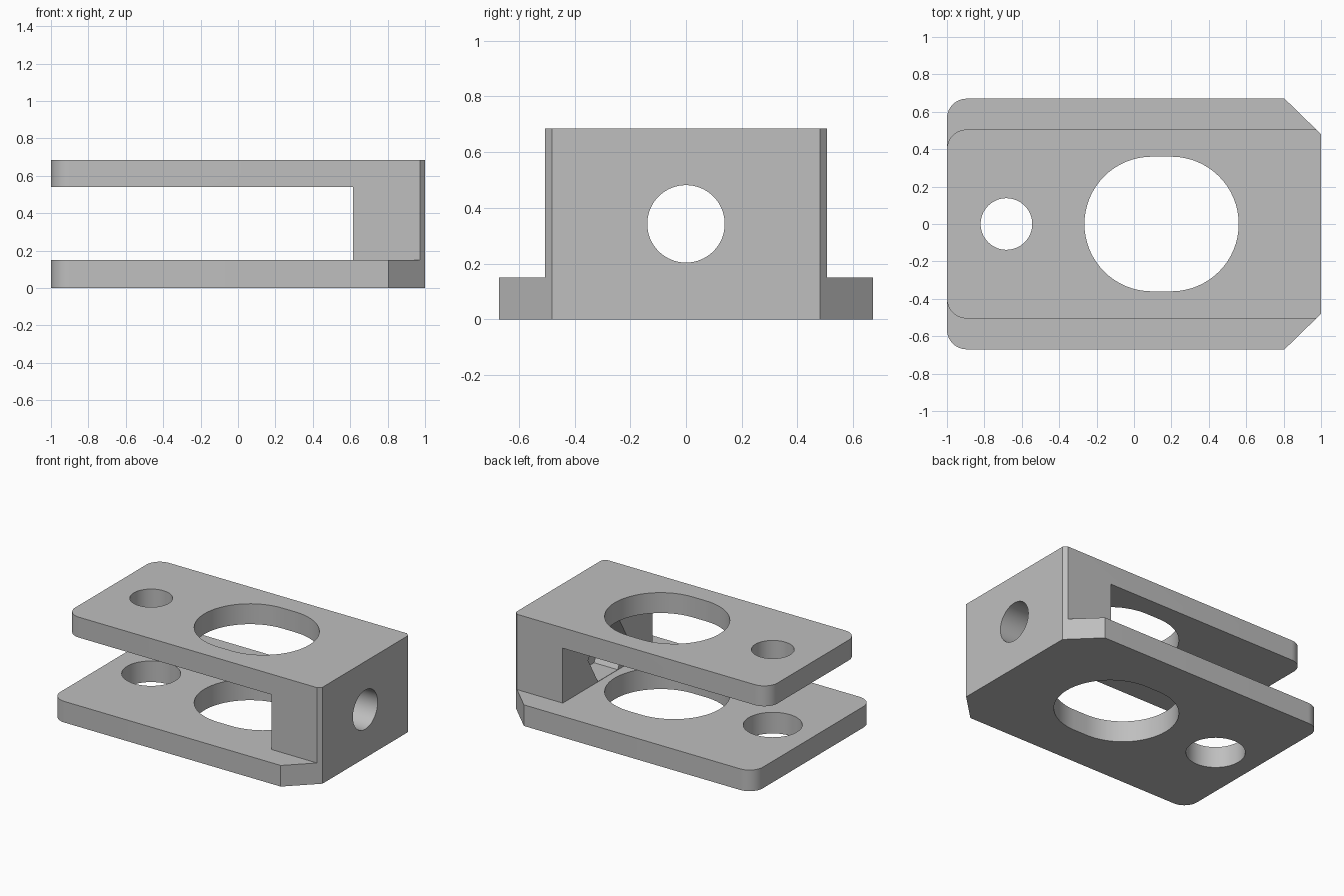
import bpy, bmesh
from math import radians, cos, sin, pi
from mathutils import Matrix, Vector

cube = bpy.data.objects.get("Cube")
if cube:
    bpy.data.objects.remove(cube, do_unlink=True)

GREY = (0.52, 0.52, 0.52, 1)
metal = bpy.data.materials.new("plain grey metal")
metal.use_nodes = True
metal.diffuse_color = GREY
metal.node_tree.nodes["Principled BSDF"].inputs["Base Color"].default_value = GREY


def arc(cx, cy, r, start, end, steps):
    """Points on an arc, angles in degrees."""
    angles = [radians(start + (end - start) * i / steps) for i in range(steps + 1)]
    return [(cx + r * cos(a), cy + r * sin(a)) for a in angles]


def prism(name, outline, low, high, turn=None):
    """Extrude an outline along z, optionally turned to another axis."""
    bm = bmesh.new()
    face = bm.faces.new([bm.verts.new((x, y, low)) for x, y in outline])
    top = bmesh.ops.extrude_face_region(bm, geom=[face])["geom"]
    moved = [v for v in top if isinstance(v, bmesh.types.BMVert)]
    bmesh.ops.translate(bm, verts=moved, vec=(0, 0, high - low))
    bmesh.ops.recalc_face_normals(bm, faces=bm.faces)
    if turn:
        bm.transform(turn)
    mesh = bpy.data.meshes.new(name)
    bm.to_mesh(mesh)
    bm.free()
    mesh.materials.append(metal)
    obj = bpy.data.objects.new(name, mesh)
    bpy.context.collection.objects.link(obj)
    return obj


def combine(target, tool, operation="DIFFERENCE"):
    """Apply a boolean and discard the tool."""
    mod = target.modifiers.new("combine", "BOOLEAN")
    mod.operation, mod.solver, mod.object = operation, "EXACT", tool
    bpy.context.view_layer.objects.active = target
    bpy.ops.object.modifier_apply(modifier=mod.name)
    bpy.data.objects.remove(tool, do_unlink=True)


def circle(cx, cy, r, sides=64):
    return arc(cx, cy, r, 0, 360, sides)[:-1]


def plate_outline(half_width):
    """Rounded at the open end, chamfered at the block end."""
    r, nose = 0.105, 0.48
    chamfer_x = 1 - (half_width - nose) * 0.195 / 0.19
    return ([(1, -nose), (1, nose), (chamfer_x, half_width)]
            + arc(-1 + r, half_width - r, r, 90, 180, 12)
            + arc(-1 + r, r - half_width, r, 180, 270, 12)
            + [(chamfer_x, -half_width)])


PLATE, TOP, SLOT_TOP, BLOCK_X = 0.15, 0.685, 0.54, 0.615
HOLE_X, AXIS_Z = -0.682, 0.343

# Upper arm and end block, opened by the slot
bracket = prism("fork_bracket", plate_outline(0.505), PLATE, TOP)
slot = [(-2, -1), (BLOCK_X, -1), (BLOCK_X, 1), (-2, 1)]
combine(bracket, prism("slot_cutter", slot, -1, SLOT_TOP))

# Wider lower plate
combine(bracket, prism("lower_plate", plate_outline(0.67), 0, PLATE), "UNION")

# Large oblong opening through both plates
oblong = arc(0.2, 0, 0.36, -90, 90, 32) + arc(0.095, 0, 0.36, 90, 270, 32)
combine(bracket, prism("oblong_cutter", oblong, -1, 2))

# Pin holes, larger in the lower plate
combine(bracket, prism("upper_pin_cutter", circle(HOLE_X, 0, 0.138), 0.35, 2))
combine(bracket, prism("lower_pin_cutter", circle(HOLE_X, 0, 0.19), -1, 0.35))

# Bolt hole along x with a hexagonal nut pocket on the inner face
along_x = Matrix.Translation(Vector((0, 0, AXIS_Z))) @ Matrix(
    ((0, 0, 1, 0), (1, 0, 0, 0), (0, 1, 0, 0), (0, 0, 0, 1)))
combine(bracket, prism("bolt_cutter", circle(0, 0, 0.139), 0.58, 2, along_x))
combine(bracket, prism("nut_cutter", circle(0, 0, 0.22, 6), 0.58, 0.8, along_x))

# Smooth the round walls, keep the edges sharp
bpy.ops.object.select_all(action="DESELECT")
bracket.select_set(True)
bpy.context.view_layer.objects.active = bracket
bpy.ops.object.shade_smooth_by_angle(angle=radians(20))
